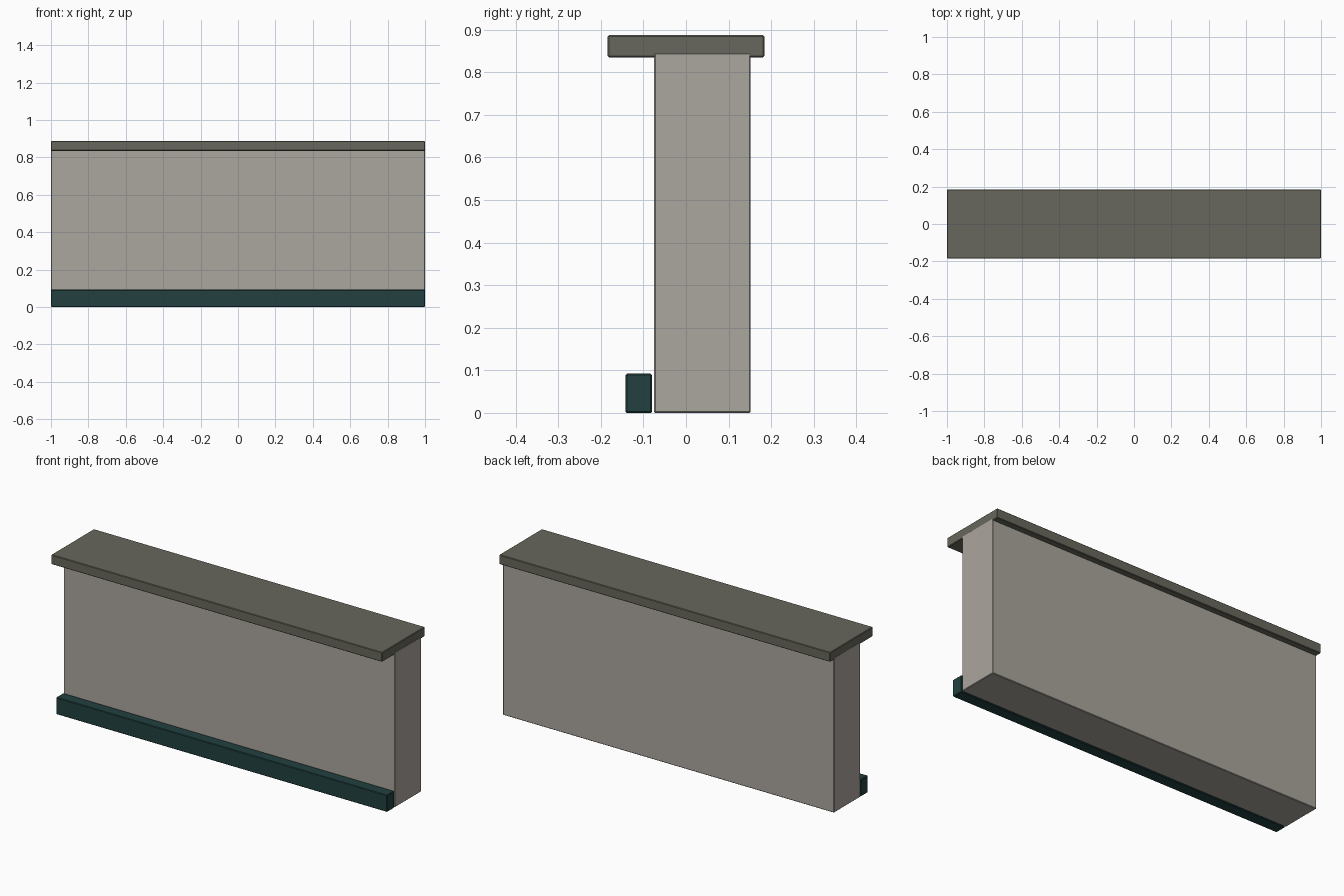
import bpy

if "Cube" in bpy.data.objects:
    bpy.data.objects.remove(bpy.data.objects["Cube"])

def material(name, rgb):
    m = bpy.data.materials.new(name)
    m.diffuse_color = (*rgb, 1)
    m.use_nodes = True
    m.node_tree.nodes["Principled BSDF"].inputs["Base Color"].default_value = m.diffuse_color
    return m

stone = material("warm grey stone", (0.407, 0.381, 0.342))
cap_grey = material("dark olive grey", (0.138, 0.136, 0.109))
teal = material("dark teal", (0.016, 0.051, 0.051))

def box(name, half_x, y0, y1, z0, z1, mat, bevel):
    """Full-length box with a thin chamfer on its edges."""
    bpy.ops.mesh.primitive_cube_add(size=1, location=(0, (y0 + y1) / 2, (z0 + z1) / 2))
    ob = bpy.context.object
    ob.name = name
    ob.scale = (2 * half_x, y1 - y0, z1 - z0)
    bpy.ops.object.transform_apply(location=False, rotation=False, scale=True)
    ob.data.materials.append(mat)
    mod = ob.modifiers.new("chamfer", 'BEVEL')
    mod.width = bevel
    mod.segments = 1
    return ob

# Wall body, its top tucked into the cap
box("wall_body", 1.0, -0.075, 0.152, 0.0, 0.846, stone, 0.003)
# Overhanging cap slab
box("wall_cap", 0.9995, -0.184, 0.184, 0.835, 0.887, cap_grey, 0.003)
# Free-standing kerb strip at the front foot
box("base_strip", 1.0, -0.142, -0.08, 0.0, 0.092, teal, 0.003)
